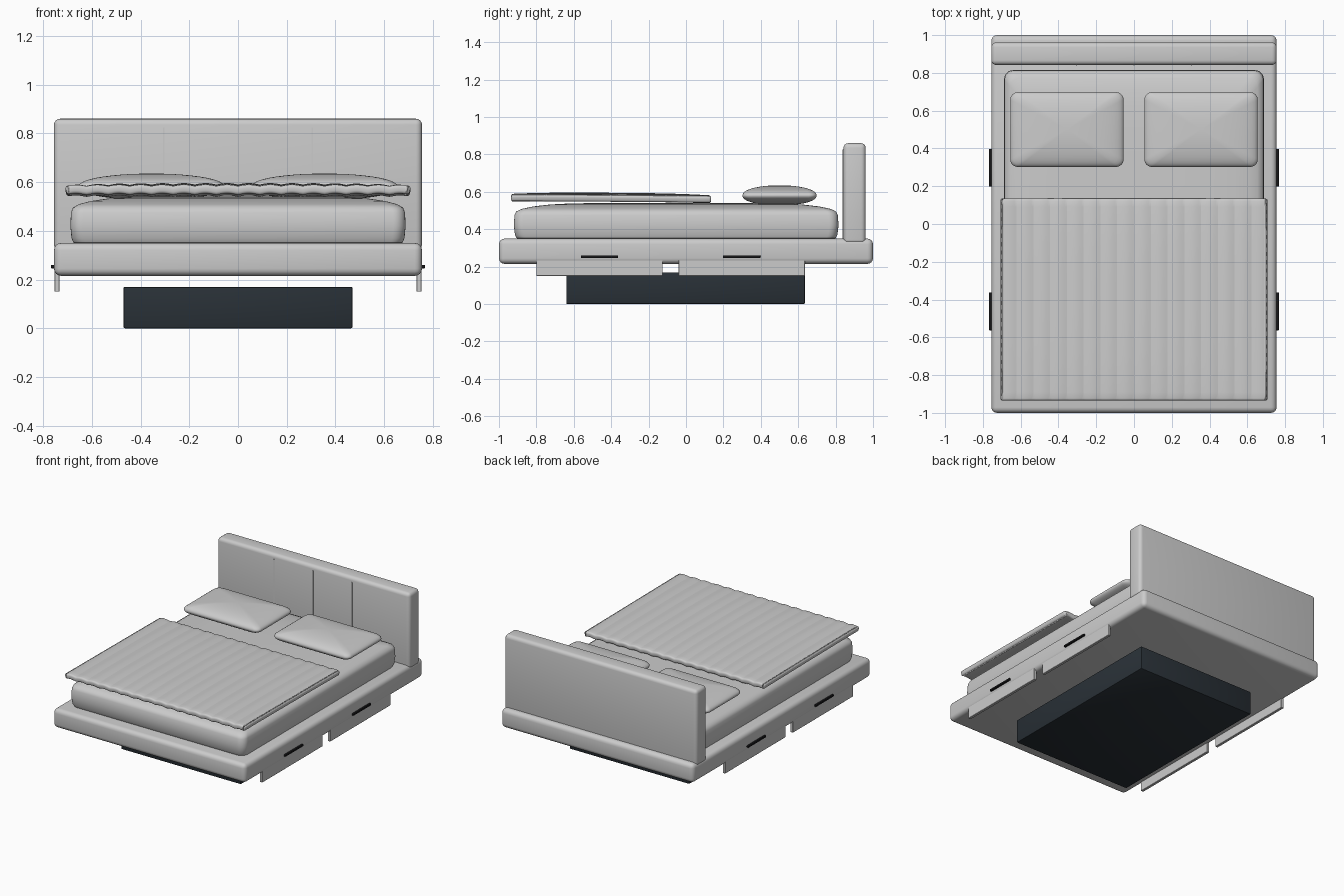
import bpy, bmesh, math

if "Cube" in bpy.data.objects:
    bpy.data.objects.remove(bpy.data.objects["Cube"])


def material(name, color):
    m = bpy.data.materials.new(name)
    m.diffuse_color = (*color, 1)
    m.use_nodes = True
    m.node_tree.nodes["Principled BSDF"].inputs["Base Color"].default_value = m.diffuse_color
    return m


charcoal = material("charcoal", (0.022, 0.03, 0.038))
black = material("black", (0.008, 0.008, 0.009))


def finish(name, bm, angle=35, mat=None):
    bmesh.ops.recalc_face_normals(bm, faces=bm.faces[:])
    me = bpy.data.meshes.new(name)
    bm.to_mesh(me)
    bm.free()
    ob = bpy.data.objects.new(name, me)
    bpy.context.collection.objects.link(ob)
    if mat:
        me.materials.append(mat)
    bpy.ops.object.select_all(action='DESELECT')
    ob.select_set(True)
    bpy.context.view_layer.objects.active = ob
    bpy.ops.object.shade_smooth_by_angle(angle=math.radians(angle))
    return ob


def box(name, x, y, z, bevel=0.0, mat=None, segments=4):
    bm = bmesh.new()
    bmesh.ops.create_cube(bm, size=1)
    for v in bm.verts:
        for i, (lo, hi) in enumerate((x, y, z)):
            v.co[i] = lo if v.co[i] < 0 else hi
    if bevel:
        bmesh.ops.bevel(bm, geom=bm.edges[:], offset=bevel, segments=segments,
                        profile=0.5, affect='EDGES')
    return finish(name, bm, 35, mat)


def cushion(name, cx, cy, hx, hy, r, profile):
    """Stack of scaled rounded rectangles; profile holds (scale, z)."""
    outline = []
    for k, (sx, sy) in enumerate(((1, 1), (-1, 1), (-1, -1), (1, -1))):
        for i in range(7):
            a = math.pi / 2 * (k + i / 6)
            outline.append((sx * (hx - r) + r * math.cos(a), sy * (hy - r) + r * math.sin(a)))
    bm = bmesh.new()
    rings = [[bm.verts.new((cx + s * px, cy + s * py, z)) for px, py in outline]
             for s, z in profile]
    n = len(outline)
    for a, b in zip(rings, rings[1:]):
        for i in range(n):
            bm.faces.new((a[i], a[(i + 1) % n], b[(i + 1) % n], b[i]))
    bm.faces.new(rings[0])
    bm.faces.new(rings[-1])
    return finish(name, bm, 40)


# Base, frame and headboard
box("plinth", (-0.47, 0.47), (-0.64, 0.635), (0, 0.17), 0.006, charcoal, 2)
box("bed_frame", (-0.755, 0.755), (-1, 1), (0.215, 0.35), 0.03)
box("headboard", (-0.755, 0.755), (0.842, 0.961), (0.32, 0.86), 0.025)
for i in (-1, 0, 1):
    box("headboard_seam", (i * 0.305 - 0.003, i * 0.305 + 0.003), (0.838, 0.85), (0.34, 0.825))

# Drawers with handles on both sides
for side in (-1, 1):
    for cy in (-0.4625, 0.2975):
        box("drawer_front", sorted((side * 0.732, side * 0.752)),
            (cy - 0.338, cy + 0.338), (0.15, 0.33), 0.002, None, 1)
        box("drawer_handle", sorted((side * 0.745, side * 0.768)),
            (cy - 0.1, cy + 0.1), (0.246, 0.26), 0.003, black, 2)

# Mattress with a crowned top
cushion("mattress", 0, -0.0525, 0.688, 0.868, 0.05,
        [(0.96, 0.345), (0.982, 0.352), (0.993, 0.37), (1, 0.42), (0.996, 0.475),
         (0.985, 0.495), (0.95, 0.509), (0.88, 0.522), (0.78, 0.532), (0.65, 0.538),
         (0.4, 0.541)])

# Pillows
dome = [(math.sin(math.pi / 2 * (i + 0.5) / 12), math.cos(math.pi / 2 * (i + 0.5) / 12))
        for i in range(12)]
pillow = ([(s, 0.58 - 0.053 * h ** 0.9) for s, h in dome] + [(1, 0.58)]
          + [(s, 0.58 + 0.055 * h ** 0.9) for s, h in reversed(dome)])
for side in (-1, 1):
    cushion("pillow", side * 0.355, 0.5, 0.3, 0.198, 0.04, pillow)

# Quilted duvet: channels running along y
bm = bmesh.new()
bmesh.ops.create_grid(bm, x_segments=128, y_segments=24, size=1)
for v in bm.verts:
    u, w = v.co.x, v.co.y
    crown = 0.01 * (1 - u ** 4) * (1 - abs(w) ** 3)
    channel = 0.006 * abs(math.sin(math.pi * 8 * u))
    v.co = (u * 0.71, -0.4 + w * 0.535, 0.579 - 0.004 * w + crown + channel)
duvet = finish("duvet", bm, 14)
sol = duvet.modifiers.new("thickness", 'SOLIDIFY')
sol.thickness = 0.036
sol.offset = -1
bev = duvet.modifiers.new("soft_rim", 'BEVEL')
bev.width = 0.012
bev.segments = 3
bev.limit_method = 'ANGLE'
bev.angle_limit = math.radians(60)
bev.use_clamp_overlap = False
